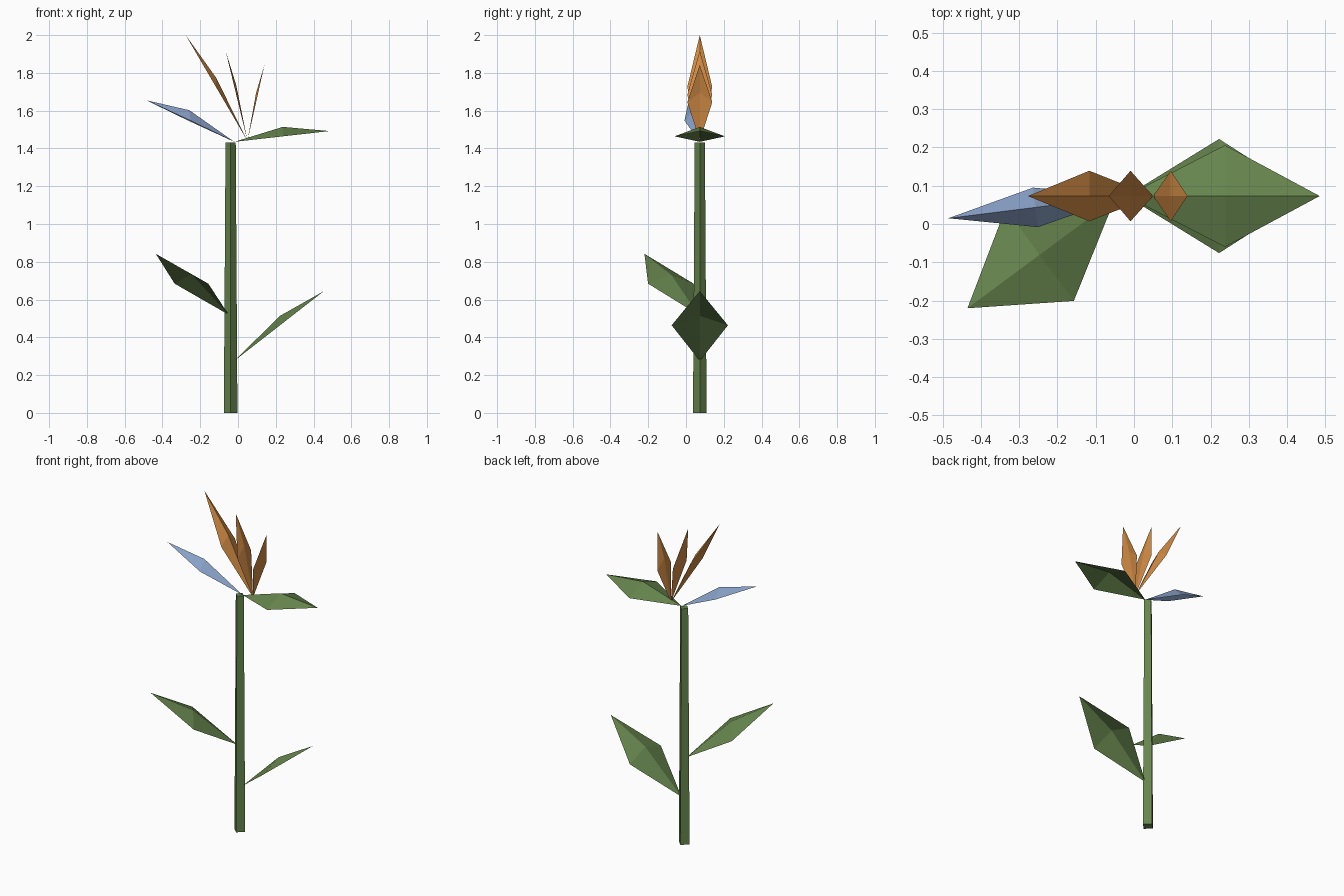
import bpy
from mathutils import Vector

cube = bpy.data.objects.get("Cube")
if cube:
    bpy.data.objects.remove(cube, do_unlink=True)


def make_material(name, color):
    mat = bpy.data.materials.new(name)
    mat.use_nodes = True
    mat.diffuse_color = (*color, 1)
    mat.node_tree.nodes["Principled BSDF"].inputs["Base Color"].default_value = (*color, 1)
    return mat


green = make_material("leaf green", (0.135, 0.235, 0.076))
orange = make_material("petal orange", (0.64, 0.26, 0.06))
blue = make_material("petal blue", (0.25, 0.36, 0.58))


def blade(name, base, tip, half_width, lift, mat, middle=0.51):
    """Kite-shaped sheet of four triangles, folded up at its centre."""
    base, tip = Vector(base), Vector(tip)
    centre = base.lerp(tip, middle)
    along = tip - base
    side = Vector((along.y, -along.x, 0)).normalized() * half_width
    ridge = centre + Vector((0, 0, lift))
    verts = [base, centre + side, tip, centre - side, ridge]
    mesh = bpy.data.meshes.new(name)
    mesh.from_pydata(verts, [], [(i, (i + 1) % 4, 4) for i in range(4)])
    mesh.materials.append(mat)
    obj = bpy.data.objects.new(name, mesh)
    bpy.context.collection.objects.link(obj)
    return obj


# Tapered four-sided stem
STEM_Y = 0.073
HEIGHT = 1.432
bpy.ops.mesh.primitive_cone_add(vertices=4, radius1=0.036, radius2=0.027, depth=HEIGHT,
                                location=(-0.039, STEM_Y, HEIGHT / 2))
stem = bpy.context.object
stem.name = "stem"
stem.data.materials.append(green)

# Leaves on the stem
blade("lower_left_leaf", (-0.02, STEM_Y, 0.275), (0.455, STEM_Y, 0.645), 0.149, 0.05, green)
blade("middle_right_leaf", (-0.05, 0.065, 0.52), (-0.435, -0.22, 0.842), 0.15, 0.05, green)

# Flower head: green sheath, blue tongue and three orange petals
blade("sheath_leaf", (-0.02, STEM_Y, 1.435), (0.485, STEM_Y, 1.492), 0.133, 0.05, green)
blade("blue_petal", (-0.02, STEM_Y, 1.435), (-0.485, 0.015, 1.655), 0.052, 0.055, blue)
for label, x, z in (("right", -0.277, 2.0), ("centre", -0.066, 1.918), ("left", 0.14, 1.842)):
    blade("orange_petal_" + label, (0.05, STEM_Y, 1.44), (x, STEM_Y, z), 0.066, 0.05, orange)
